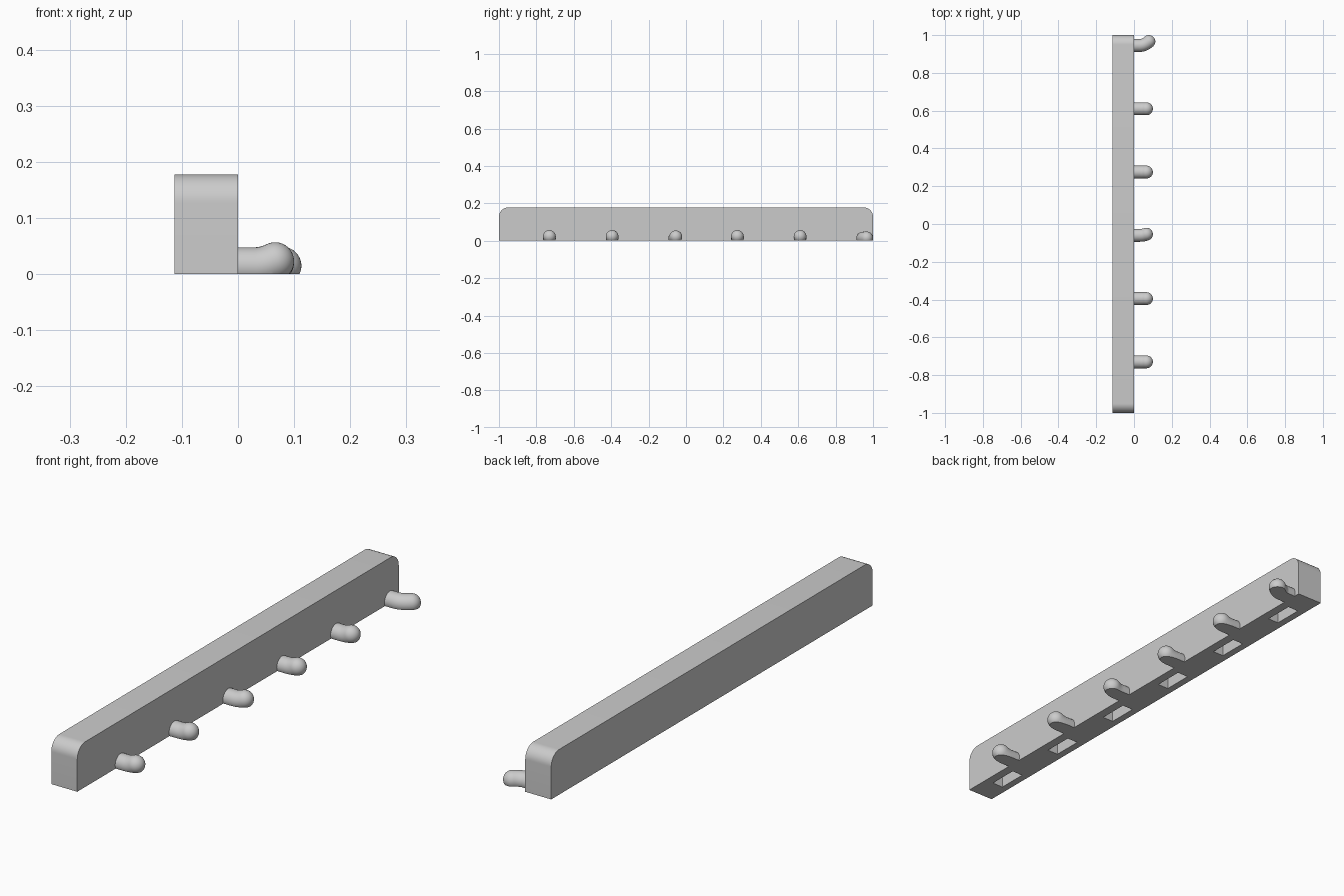
import bpy, bmesh, math
from mathutils import Vector

cube = bpy.data.objects.get("Cube")
if cube:
    bpy.data.objects.remove(cube)

grey = bpy.data.materials.new("light grey")
grey.use_nodes = True
GREY = (0.6, 0.6, 0.6, 1)
grey.diffuse_color = GREY
grey.node_tree.nodes["Principled BSDF"].inputs["Base Color"].default_value = GREY

PEG_Y = [-0.73 + 0.335 * i for i in range(6)]
RADIUS, AXIS_Z, SIDES = 0.034, 0.014, 32


def finish(bm, name):
    bmesh.ops.recalc_face_normals(bm, faces=bm.faces)
    mesh = bpy.data.meshes.new(name)
    bm.to_mesh(mesh)
    bm.free()
    obj = bpy.data.objects.new(name, mesh)
    obj.data.materials.append(grey)
    bpy.context.collection.objects.link(obj)
    return obj


def smooth(obj):
    bpy.ops.object.select_all(action='DESELECT')
    obj.select_set(True)
    bpy.context.view_layer.objects.active = obj
    bpy.ops.object.shade_smooth_by_angle(angle=math.radians(35))


def add_box(bm, center, size):
    verts = bmesh.ops.create_cube(bm, size=1)["verts"]
    bmesh.ops.scale(bm, vec=size, verts=verts)
    bmesh.ops.translate(bm, vec=center, verts=verts)


def peg(name, y, reach, side, lift):
    """Round peg with a bent, domed tip and a flat underside."""
    bm = bmesh.new()
    base = Vector((0, y, AXIS_Z))
    bend = base + Vector((0.03, 0, 0))
    forward = Vector((reach - 0.03, 0, 0))
    offset = Vector((0, side, lift))
    # Straight shank, then a parabolic bend, then the dome
    path = [(base, Vector((1, 0, 0)), RADIUS)]
    for i in range(9):
        t = i / 8
        path.append((bend + forward * t + offset * t * t,
                     (forward + offset * 2 * t).normalized(), RADIUS))
    tip, aim, _ = path[-1]
    for i in range(1, 10):
        a = math.radians(9.8 * i)
        path.append((tip + aim * RADIUS * math.sin(a), aim, RADIUS * math.cos(a)))
    rings = []
    for p, d, r in path:
        across = Vector((0, 0, 1)).cross(d).normalized()
        up = d.cross(across)
        rings.append([bm.verts.new(p + r * (across * math.cos(a) + up * math.sin(a)))
                      for a in (math.tau * k / SIDES for k in range(SIDES))])
    for lower, upper in zip(rings, rings[1:]):
        for k in range(SIDES):
            n = (k + 1) % SIDES
            bm.faces.new((lower[k], lower[n], upper[n], upper[k]))
    bm.faces.new(rings[-1])
    bm.faces.new(rings[0][::-1])
    # Trim flush with the base
    bmesh.ops.bisect_plane(bm, geom=bm.verts[:] + bm.edges[:] + bm.faces[:],
                           plane_co=(0, 0, 0), plane_no=(0, 0, -1), clear_outer=True)
    bmesh.ops.holes_fill(bm, edges=[e for e in bm.edges if e.is_boundary])
    smooth(finish(bm, name))


# Bar with rounded upper ends
bm = bmesh.new()
add_box(bm, (-0.0565, 0, 0.089), (0.113, 2, 0.178))
top_ends = [e for e in bm.edges
            if all(v.co.z > 0.1 for v in e.verts)
            and abs(e.verts[0].co.y - e.verts[1].co.y) < 0.01]
bmesh.ops.bevel(bm, geom=top_ends, offset=0.05, segments=12, profile=0.5, affect='EDGES')
bar = finish(bm, "bar")

# Pockets in the underside, one beside each peg
bm = bmesh.new()
for y in PEG_Y:
    add_box(bm, (-0.06, y - 0.11, 0.04), (0.048, 0.12, 0.12))
cutter = finish(bm, "pocket_cutter")
cut = bar.modifiers.new("pockets", 'BOOLEAN')
cut.operation, cut.solver, cut.object = 'DIFFERENCE', 'EXACT', cutter
smooth(bar)
bpy.ops.object.modifier_move_to_index(modifier="pockets", index=0)
bpy.ops.object.modifier_apply(modifier="pockets")
bpy.data.objects.remove(cutter)

# Pegs: most tips rise, one leans slightly, the last turns sideways
for i, y in enumerate(PEG_Y):
    reach, side, lift = 0.066, 0, 0.009
    if i == 2:
        side, lift = 0.006, 0.007
    if i == 5:
        reach, side, lift = 0.079, 0.021, 0.001
    peg(f"peg_{i + 1}", y, reach, side, lift)
